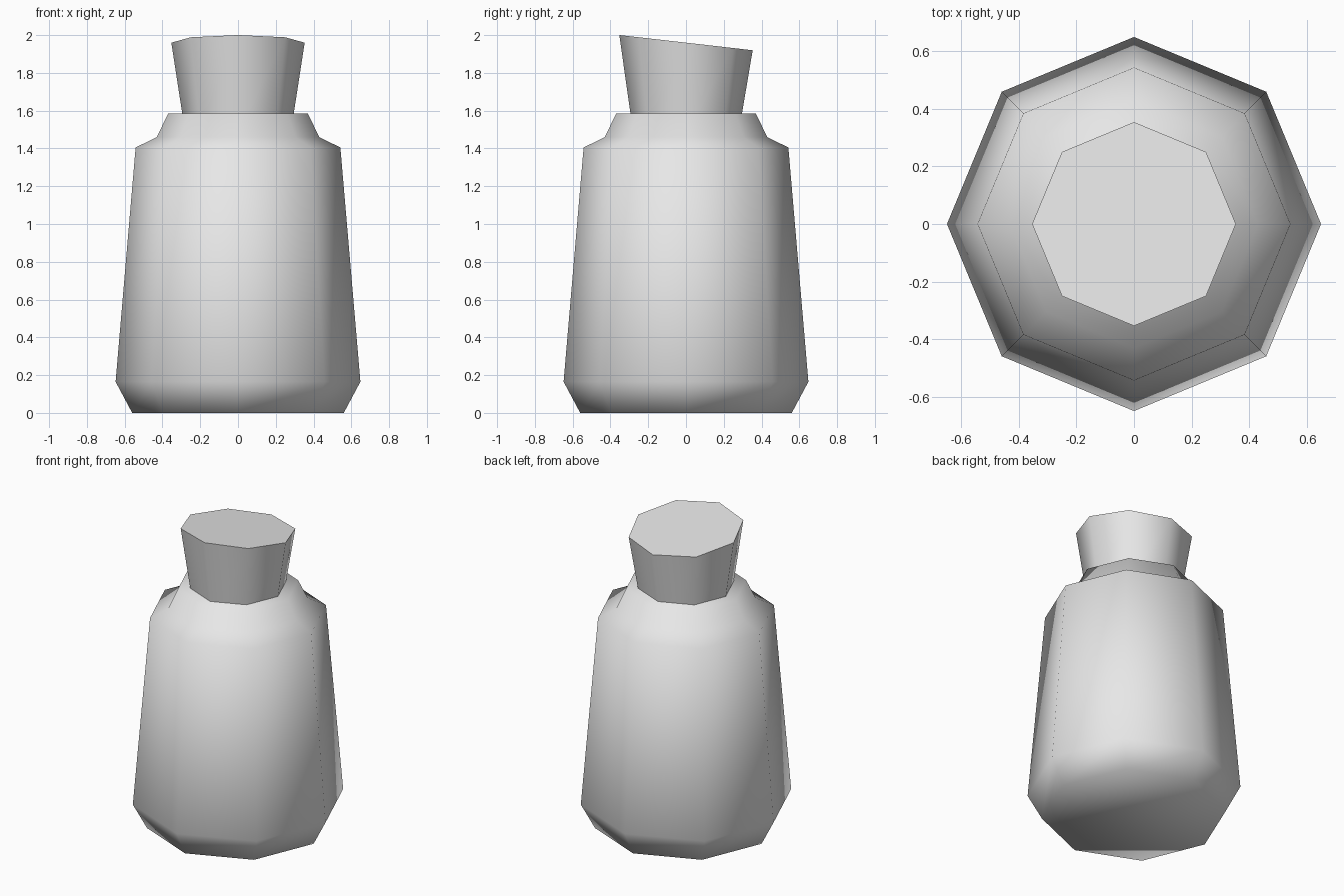
import bpy, bmesh, math

SIDES = 8

if "Cube" in bpy.data.objects:
    bpy.data.objects.remove(bpy.data.objects["Cube"], do_unlink=True)

# One plain grey for the whole model
grey = bpy.data.materials.new("light grey")
grey.use_nodes = True
colour = (0.8, 0.8, 0.8, 1)
grey.diffuse_color = colour
grey.node_tree.nodes["Principled BSDF"].inputs["Base Color"].default_value = colour


def lathe(name, profile, slant=0.0):
    """Spin (radius, height) points into a closed solid; slant tips the top ring."""
    bm = bmesh.new()
    rings = []
    for level, (r, z) in enumerate(profile):
        tip = slant if level == len(profile) - 1 else 0
        ring = []
        for i in range(SIDES):
            a = math.tau * i / SIDES
            y = r * math.sin(a)
            ring.append(bm.verts.new((r * math.cos(a), y, z - tip * y)))
        rings.append(ring)
    for low, high in zip(rings, rings[1:]):
        for i in range(SIDES):
            j = (i + 1) % SIDES
            bm.faces.new((low[i], low[j], high[j], high[i]))
    bm.faces.new(rings[0][::-1])
    bm.faces.new(rings[-1])
    for face in bm.faces:
        face.smooth = True
    mesh = bpy.data.meshes.new(name)
    bm.to_mesh(mesh)
    bm.free()
    mesh.materials.append(grey)
    obj = bpy.data.objects.new(name, mesh)
    bpy.context.collection.objects.link(obj)
    return obj


# Bottle: bevelled foot, tapering wall, shoulder and short collar
lathe("bottle_body", [(0.56, 0), (0.648, 0.165), (0.542, 1.405),
                      (0.43, 1.46), (0.37, 1.585)])

# Flared stopper, its top tipped down towards the back
stopper = lathe("stopper", [(0.282, 1.5), (0.353, 1.96)], slant=0.114)
bpy.ops.object.select_all(action="DESELECT")
stopper.select_set(True)
bpy.context.view_layer.objects.active = stopper
bpy.ops.object.shade_smooth_by_angle(angle=math.radians(60))
